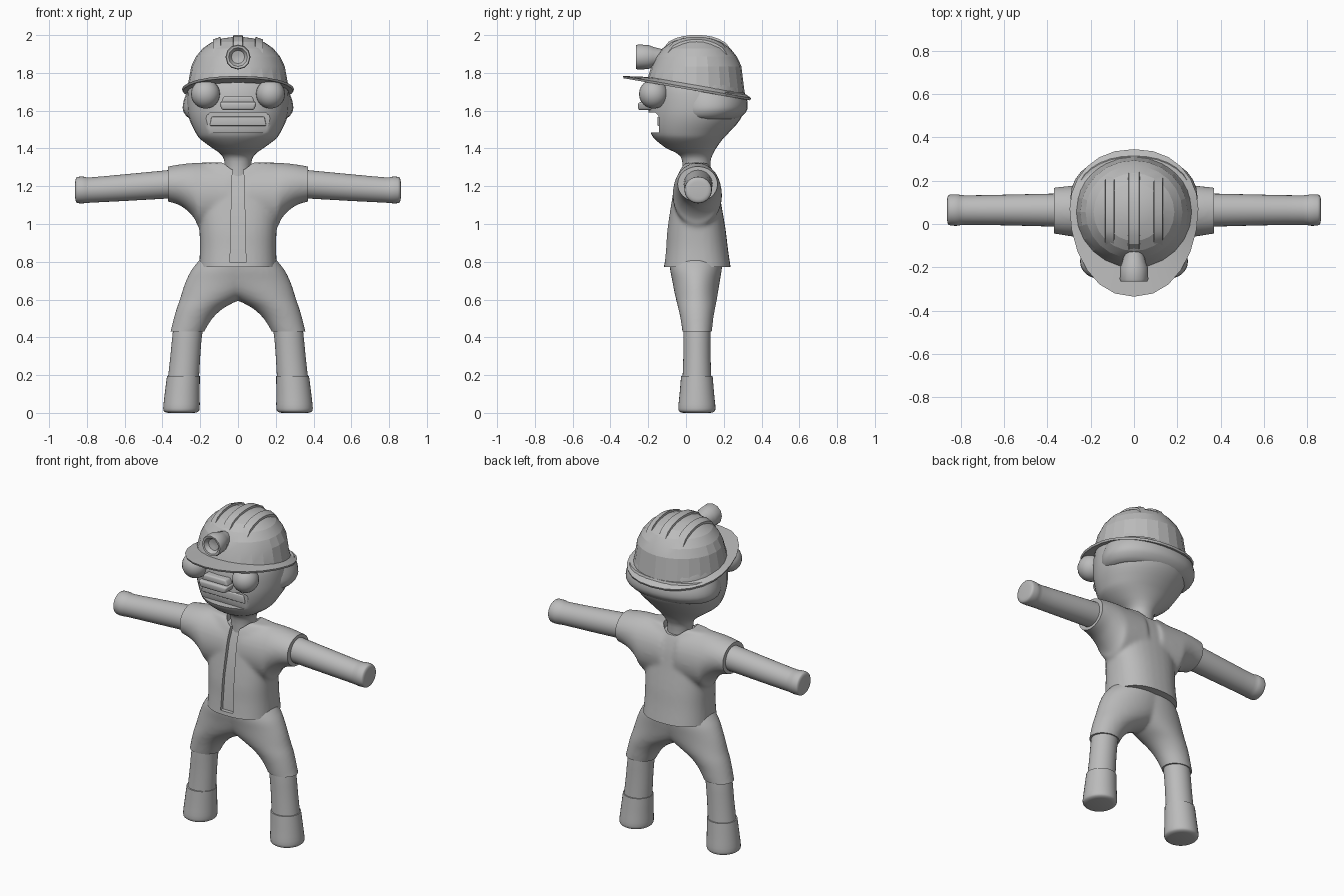
import bpy, bmesh, math
from mathutils import Vector

if "Cube" in bpy.data.objects:
    bpy.data.objects.remove(bpy.data.objects["Cube"])

grey = bpy.data.materials.new("plain_grey")
grey.diffuse_color = (0.5, 0.5, 0.5, 1)
grey.use_nodes = True
grey.node_tree.nodes["Principled BSDF"].inputs["Base Color"].default_value = grey.diffuse_color


def finish(name, bm, angle=40):
    bmesh.ops.recalc_face_normals(bm, faces=bm.faces[:])
    me = bpy.data.meshes.new(name)
    bm.to_mesh(me)
    bm.free()
    me.materials.append(grey)
    ob = bpy.data.objects.new(name, me)
    bpy.context.collection.objects.link(ob)
    shade(ob, angle)
    return ob


def select(ob):
    bpy.ops.object.select_all(action='DESELECT')
    bpy.context.view_layer.objects.active = ob
    ob.select_set(True)


def shade(ob, angle):
    select(ob)
    if angle:
        bpy.ops.object.shade_smooth_by_angle(angle=math.radians(angle))


def smooth_rows(rows, steps):
    # Catmull-Rom resampling of the section table
    out = []
    for i in range(len(rows) - 1):
        p = [rows[max(i - 1, 0)], rows[i], rows[i + 1], rows[min(i + 2, len(rows) - 1)]]
        for k in range(steps):
            t = k / steps
            out.append([0.5 * (2 * b + (c - a) * t + (2 * a - 5 * b + 4 * c - d) * t * t
                               + (3 * b - a - 3 * c + d) * t ** 3) for a, b, c, d in zip(*p)])
    return out + [list(rows[-1])]


def skin_rings(bm, rings):
    vs = [[bm.verts.new(p) for p in r] for r in rings]
    n = len(vs[0])
    for a, b in zip(vs, vs[1:]):
        for i in range(n):
            bm.faces.new((a[i], a[(i + 1) % n], b[(i + 1) % n], b[i]))
    return vs


def loft(bm, rows, axis='z', side=1, n=32, power=2.0, steps=3):
    # rows: position, a0, a1, b0, b1 (a, b = x, y for a z loft; y, z for an x loft)
    rings = []
    for p, a0, a1, b0, b1 in smooth_rows(rows, steps):
        ring = []
        for i in range(n):
            t = 2 * math.pi * i / n
            c, s = math.cos(t), math.sin(t)
            a = (a0 + a1) / 2 + (a1 - a0) / 2 * math.copysign(abs(c) ** (2 / power), c)
            b = (b0 + b1) / 2 + (b1 - b0) / 2 * math.copysign(abs(s) ** (2 / power), s)
            ring.append((side * a, b, p) if axis == 'z' else (side * p, a, b))
        rings.append(ring)
    vs = skin_rings(bm, rings)
    bm.faces.new(vs[0])
    bm.faces.new(vs[-1])
    bmesh.ops.recalc_face_normals(bm, faces=bm.faces[:])


def apply(ob, kind, **props):
    select(ob)
    mod = ob.modifiers.new("m", kind)
    for k, v in props.items():
        setattr(mod, k, v)
    bpy.ops.object.modifier_apply(modifier=mod.name)


def fuse(ob, cuts):
    # weld overlapping lofts into one skin, then trim the open ends
    apply(ob, 'REMESH', mode='VOXEL', voxel_size=0.01)
    apply(ob, 'SMOOTH', factor=0.5, iterations=12)
    bm = bmesh.new()
    bm.from_mesh(ob.data)
    for co, no in cuts:
        g = bmesh.ops.bisect_plane(bm, geom=bm.verts[:] + bm.edges[:] + bm.faces[:],
                                   plane_co=co, plane_no=no, clear_outer=True)
        edges = [e for e in g['geom_cut'] if isinstance(e, bmesh.types.BMEdge)]
        bmesh.ops.contextual_create(bm, geom=edges)
    bm.to_mesh(ob.data)
    bm.free()
    ob.data.materials.clear()
    ob.data.materials.append(grey)
    shade(ob, 40)


def prism(name, pts, lo, hi, axis, bevel=0.0):
    # flat polygon pushed along x or y
    bm = bmesh.new()
    place = (lambda a, b, h: (h, a, b)) if axis == 'x' else (lambda a, b, h: (a, h, b))
    vs = skin_rings(bm, [[place(a, b, h) for a, b in pts] for h in (lo, hi)])
    for v in vs:
        bm.faces.new(v)
    bmesh.ops.recalc_face_normals(bm, faces=bm.faces[:])
    if bevel:
        bmesh.ops.bevel(bm, geom=bm.edges[:], offset=bevel, segments=3, profile=0.5, affect='EDGES')
    return finish(name, bm)


def cut(ob, cutter):
    cutter.hide_render = True
    apply(ob, 'BOOLEAN', object=cutter, operation='DIFFERENCE', solver='EXACT')
    bpy.data.objects.remove(cutter)
    shade(ob, 40)


# Jacket: torso plus flared sleeves
bm = bmesh.new()
torso = [(.70, .212, -.128, .248), (.77, .207, -.117, .237), (.87, .202, -.107, .222),
         (.97, .205, -.1, .21), (1.1, .215, -.08, .188), (1.2, .22, -.062, .172),
         (1.28, .22, -.035, .145), (1.325, .2, -.005, .115)]
loft(bm, [(z, -w, w, a, b) for z, w, a, b in torso], power=2.4)
sleeve = [(.05, -.07, .19, .98, 1.322), (.2, -.07, .19, .985, 1.325), (.225, -.068, .187, 1.02, 1.324),
          (.255, -.063, .182, 1.058, 1.322), (.307, -.055, .175, 1.098, 1.316),
          (.37, -.045, .168, 1.118, 1.305), (.42, -.04, .163, 1.125, 1.297)]
for s in (1, -1):
    loft(bm, sleeve, 'x', s)
jacket = finish("jacket", bm)
fuse(jacket, [((0, 0, .772), (0, 0, -1)), ((.37, 0, 0), (1, 0, 0)), ((-.37, 0, 0), (-1, 0, 0))])

# Front opening and neck hole cut into the jacket
bm = bmesh.new()
skin = [[(-h, y, z), (h, y, z), (h, y + d, z), (-h, y + d, z)] for h, y, z, d in
        ((.042, -.3, .795, .21), (.038, -.3, 1.0, .225), (.032, -.3, 1.2, .262), (.028, -.3, 1.35, .32))]
ends = skin_rings(bm, skin)
bm.faces.new(ends[0])
bm.faces.new(ends[-1])
cut(jacket, finish("front_cutter", bm))
bm = bmesh.new()
loft(bm, [(1.285, -.09, .09, -.035, .145), (1.4, -.105, .105, -.05, .16)], steps=1)
cut(jacket, finish("neck_cutter", bm))

# Shorts: two thigh lofts that meet at the hips
bm = bmesh.new()
thigh = [(.38, .2, .375, -.012, .13), (.435, .175, .357, -.02, .138), (.5, .135, .341, -.03, .145),
         (.555, .075, .325, -.042, .155), (.6, -.01, .309, -.053, .164), (.65, -.1, .294, -.064, .172),
         (.7, -.15, .276, -.073, .18), (.76, -.16, .245, -.085, .19), (.82, -.16, .195, -.09, .195)]
for s in (1, -1):
    loft(bm, thigh, 'z', s)
fuse(finish("shorts", bm), [((0, 0, .432), (0, 0, -1))])

# Legs, boots and arms
for s, tag in ((1, "left"), (-1, "right")):
    bm = bmesh.new()
    loft(bm, [(.52, .165, .33, -.01, .125), (.43, .188, .345, -.014, .13), (.3, .2, .358, -.014, .13),
              (.15, .208, .375, -.02, .135)], 'z', s, steps=2)
    finish(tag + "_leg", bm)
    bm = bmesh.new()
    loft(bm, [(.195, .202, .376, -.026, .141), (.1, .203, .388, -.034, .149), (.025, .203, .396, -.041, .156),
              (.006, .212, .388, -.033, .148), (0, .23, .37, -.015, .13)], 'z', s, steps=3)
    finish(tag + "_boot", bm)
    bm = bmesh.new()
    loft(bm, [(.25, -.015, .14, 1.14, 1.295), (.37, -.012, .14, 1.135, 1.285), (.6, -.006, .135, 1.122, 1.263),
              (.78, -.004, .132, 1.113, 1.247), (.81, -.008, .137, 1.11, 1.25), (.845, -.007, .136, 1.11, 1.25),
              (.858, 0, .13, 1.117, 1.243), (.862, .02, .11, 1.137, 1.223)], 'x', s, steps=2)
    finish(tag + "_arm", bm)

# Head with neck
bm = bmesh.new()
head_rows = [(1.24, .07, -.018, .128), (1.33, .072, -.02, .13), (1.37, .092, -.042, .143),
             (1.405, .14, -.11, .162), (1.45, .2, -.165, .195), (1.485, .225, -.187, .228),
             (1.55, .256, -.197, .285), (1.62, .27, -.197, .31), (1.72, .265, -.185, .3), (1.8, .23, -.14, .27)]
loft(bm, [(z, -w, w, a, b) for z, w, a, b in head_rows], power=2.1)
head = finish("head", bm)

# Mouth hollow with a tooth bar inside
mouth = [(-.182, 1.51), (-.165, 1.485), (.165, 1.485), (.182, 1.51), (.165, 1.575),
         (.145, 1.59), (-.145, 1.59), (-.165, 1.575)]
cut(head, prism("mouth_cutter", mouth, -.4, -.142, 'y'))
prism("teeth", [(-.15, 1.52), (.15, 1.52), (.14, 1.568), (-.14, 1.568)], -.151, -.12, 'y', .006)

# Hair band round the back of the head
bm = bmesh.new()
hair = [(1.555, .245, -.04, .27), (1.57, .272, -.07, .297), (1.605, .292, -.08, .324),
        (1.65, .288, -.08, .325), (1.70, .27, -.08, .31)]
loft(bm, [(z, -w, w, a, b) for z, w, a, b in hair], power=2.1)
finish("hair_band", bm)

# Eyes
for s, tag in ((1, "left"), (-1, "right")):
    bm = bmesh.new()
    bmesh.ops.create_uvsphere(bm, u_segments=20, v_segments=12, radius=.077)
    bmesh.ops.translate(bm, verts=bm.verts[:], vec=(s * .172, -.172, 1.688))
    finish(tag + "_eye", bm)

# Nose in two rounded steps
prism("nose_bridge", [(-.09, 1.64), (.09, 1.64), (.075, 1.678), (-.075, 1.678)], -.232, -.14, 'y', .01)
prism("nose_tip", [(-.085, 1.603), (.085, 1.603), (.1, 1.645), (-.1, 1.645)], -.254, -.14, 'y', .012)

# Helmet: tilted brim and faceted dome
N, CY, RX, RY, Z0, H, P = 24, .055, .266, .256, 1.7, .29, 2.4


def brim_z(y):
    return 1.726 - .172 * y


def dome_z(x, y):
    r = min(1, math.hypot(x / RX, (y - CY) / RY))
    return Z0 + H * (1 - r ** P) ** (1 / P)


outer, under, base, rings = [], [], [], []
for i in range(N):
    t = 2 * math.pi * i / N
    c, s = math.cos(t), math.sin(t)
    ox = .297 * math.copysign(abs(c) ** .9, c)
    oy = .07 + (.275 * s if s > 0 else .405 * math.copysign(abs(s) ** 1.05, s))
    outer.append((ox, oy, brim_z(oy)))
    under.append((ox * .985, oy * .985, brim_z(oy) - .012))
    bx, by = RX * c, CY + RY * s
    base.append((bx, by, brim_z(by) + .018))
inside = [(x * .95, y * .95, z - .03) for x, y, z in base]
for r in (.93, .84, .7, .52, .3, .1):
    ring = [(RX * r * math.cos(2 * math.pi * i / N), CY + RY * r * math.sin(2 * math.pi * i / N))
            for i in range(N)]
    rings.append([(x, y, dome_z(x, y)) for x, y in ring])
bm = bmesh.new()
vs = skin_rings(bm, [inside, under, outer, base] + rings)
bm.faces.new(vs[-1])
finish("helmet", bm, 14)

# Three raised ribs over the dome
for x0, w, y0, y1 in ((0, .03, -.13, .25), (.112, .024, -.1, .225), (-.112, .024, -.1, .225)):
    bm = bmesh.new()
    prof = []
    for k in range(11):
        y = y0 + (y1 - y0) * k / 10
        lift = .011 if 0 < k < 10 else -.006
        prof.append([(x0 - w, y, dome_z(x0 - w, y) - .02), (x0 - w * .8, y, dome_z(x0 - w * .8, y) + lift),
                     (x0 + w * .8, y, dome_z(x0 + w * .8, y) + lift), (x0 + w, y, dome_z(x0 + w, y) - .02)])
    vs = skin_rings(bm, prof)
    bm.faces.new(vs[0])
    bm.faces.new(vs[-1])
    finish("helmet_rib", bm, 25)

# Head lamp with a hollow lens
bm = bmesh.new()
lamp = [(-.235, .012), (-.24, .035), (-.263, .05), (-.265, .062), (-.255, .066), (-.2, .064), (-.175, .054), (-.12, .04)]
vs = skin_rings(bm, [[(r * math.cos(math.pi * i / 6), y, 1.884 + r * math.sin(math.pi * i / 6))
                      for i in range(12)] for y, r in lamp])
bm.faces.new(vs[0])
bm.faces.new(vs[-1])
finish("head_lamp", bm, 35)
